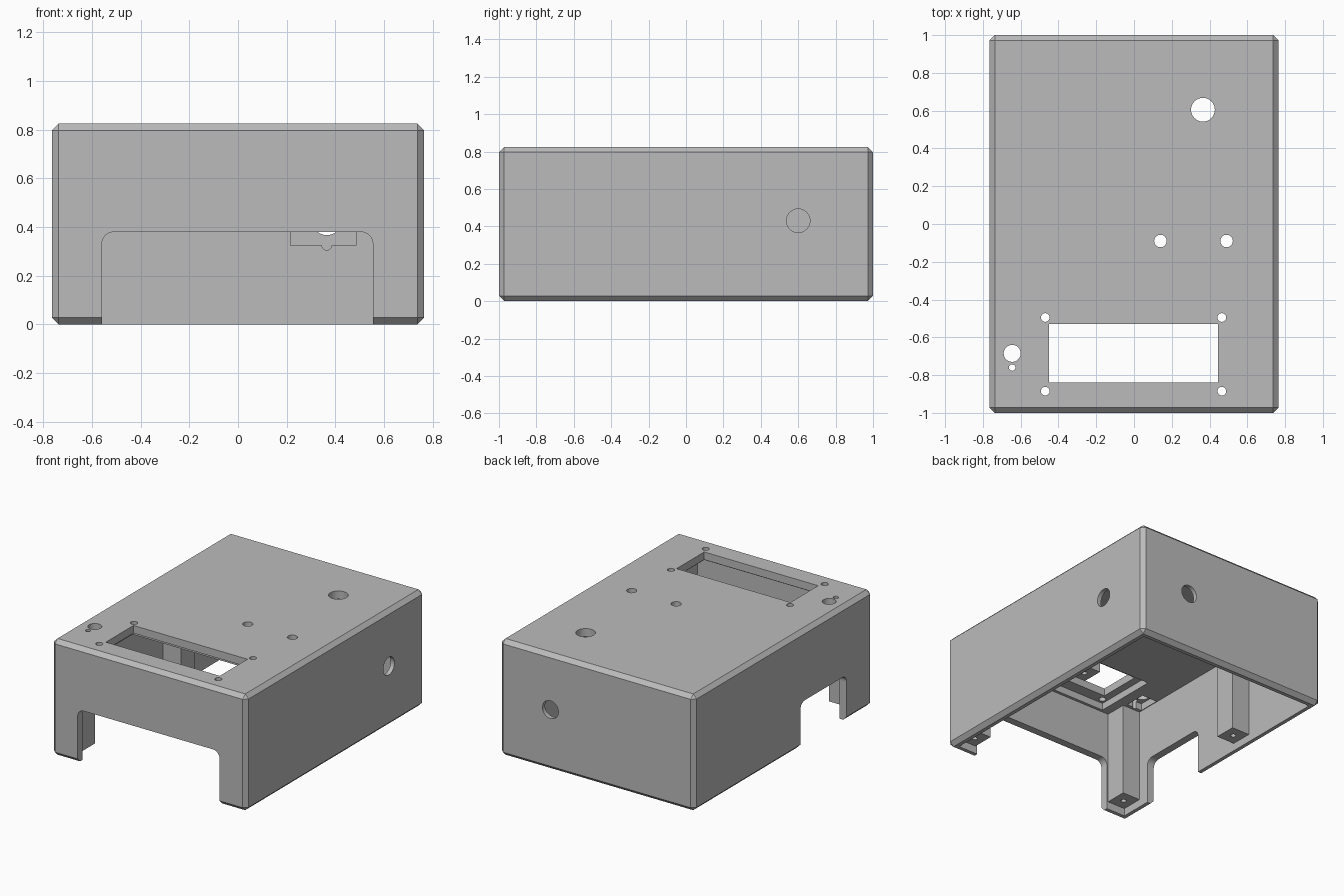
import bpy, bmesh, math
from mathutils import Matrix, Vector

cube = bpy.data.objects.get("Cube")
if cube:
    bpy.data.objects.remove(cube, do_unlink=True)

grey = bpy.data.materials.new("plain grey")
grey.use_nodes = True
COLOR = (0.5, 0.5, 0.5, 1)
grey.diffuse_color = COLOR
grey.node_tree.nodes["Principled BSDF"].inputs["Base Color"].default_value = COLOR

W, D, H = 0.765, 1.0, 0.825
WALL, CEIL, SKIN = 0.055, 0.72, 0.77
IX, IY = W - WALL, D - WALL


def finish(bm, name):
    mesh = bpy.data.meshes.new(name)
    bm.to_mesh(mesh)
    bm.free()
    mesh.materials.append(grey)
    ob = bpy.data.objects.new(name, mesh)
    bpy.context.collection.objects.link(ob)
    return ob


def box(name, lo, hi, bevel=0, pick=None, segments=1):
    """Box between two corners; pick chooses the edges to bevel."""
    lo, hi = Vector(lo), Vector(hi)
    bm = bmesh.new()
    bmesh.ops.create_cube(bm, size=1)
    for v in bm.verts:
        v.co = (lo + hi) / 2 + v.co * (hi - lo)
    if bevel:
        edges = [e for e in bm.edges if pick is None or pick(e)]
        bmesh.ops.bevel(bm, geom=edges, offset=bevel, segments=segments,
                        profile=0.5, affect='EDGES')
    return finish(bm, name)


def rod(name, centre, axis, radius, length):
    bm = bmesh.new()
    bmesh.ops.create_cone(bm, cap_ends=True, segments=32, radius1=radius,
                          radius2=radius, depth=length)
    turn = Vector((0, 0, 1)).rotation_difference(Vector(axis)).to_matrix().to_4x4()
    bm.transform(Matrix.Translation(centre) @ turn)
    return finish(bm, name)


def cut(target, cutter):
    mod = target.modifiers.new("cut", 'BOOLEAN')
    mod.operation, mod.solver, mod.object = 'DIFFERENCE', 'EXACT', cutter
    bpy.context.view_layer.objects.active = target
    bpy.ops.object.modifier_apply(modifier=mod.name)
    bpy.data.objects.remove(cutter, do_unlink=True)


def top_edge_along(axis):
    def pick(e):
        a, b = (v.co for v in e.verts)
        return abs((a - b).normalized()[axis]) > 0.9 and min(a.z, b.z) > 0.1
    return pick


# Chamfered shell, hollow from below
case = box("enclosure", (-W, -D, 0), (W, D, H), 0.028)
cut(case, box("cavity", (-IX, -IY, -0.2), (IX, IY, CEIL)))

# Cable openings in the front and one side
cut(case, box("front_opening", (-0.56, -1.2, -0.2), (0.555, -0.9, 0.38),
              0.05, top_edge_along(1), 6))
cut(case, box("side_opening", (-0.9, -0.71, -0.2), (-0.66, -0.19, 0.325),
              0.05, top_edge_along(0), 6))

# Display window with its recess behind
cut(case, box("display_recess", (-0.505, -0.925, 0.6), (0.505, -0.46, SKIN)))
cut(case, box("display_window", (-0.45, -0.84, 0.5), (0.445, -0.53, 1)))

# Recesses behind the panel holes
cut(case, box("top_recess", (0.23, 0.47, 0.6), (0.5, 0.74, SKIN)))
cut(case, box("knob_recess", (-0.705, -0.765, 0.6), (-0.585, -0.61, SKIN)))
cut(case, box("back_recess", (0.215, 0.8, 0.325), (0.485, IY + 0.025, 0.595)))
cut(case, box("side_recess", (0.6, 0.465, 0.325), (IX + 0.025, 0.735, 0.595)))

# Round holes through the top panel
top_holes = [(0.365, 0.605, 0.063), (-0.645, -0.685, 0.045), (-0.645, -0.76, 0.017),
             (0.14, -0.09, 0.033), (0.49, -0.09, 0.033)]
top_holes += [(x, y, 0.023) for x in (-0.47, 0.465) for y in (-0.885, -0.495)]
for x, y, r in top_holes:
    cut(case, rod("top_hole", (x, y, H), (0, 0, 1), r, 0.4))

# Round holes through the back and the side
cut(case, rod("back_hole", (0.365, D, 0.43), (0, 1, 0), 0.063, 0.4))
cut(case, rod("side_hole", (W, 0.6, 0.43), (1, 0, 0), 0.063, 0.4))
cut(case, rod("back_key", (0.365, IY, 0.325), (0, 1, 0), 0.02, 0.05))

# Screw posts along both side walls
for side in (-1, 1):
    for label, y0, y1 in (("front", -IY - 0.005, -0.79), ("middle", 0.175, 0.33)):
        xs = sorted((side * 0.57, side * (IX + 0.005)))
        post = box(label + "_screw_post", (xs[0], y0, 0.055), (xs[1], y1, CEIL + 0.005))
        cut(post, rod("screw_hole", (side * 0.64, (y0 + y1) / 2, 0.055),
                      (0, 0, 1), 0.018, 0.3))
